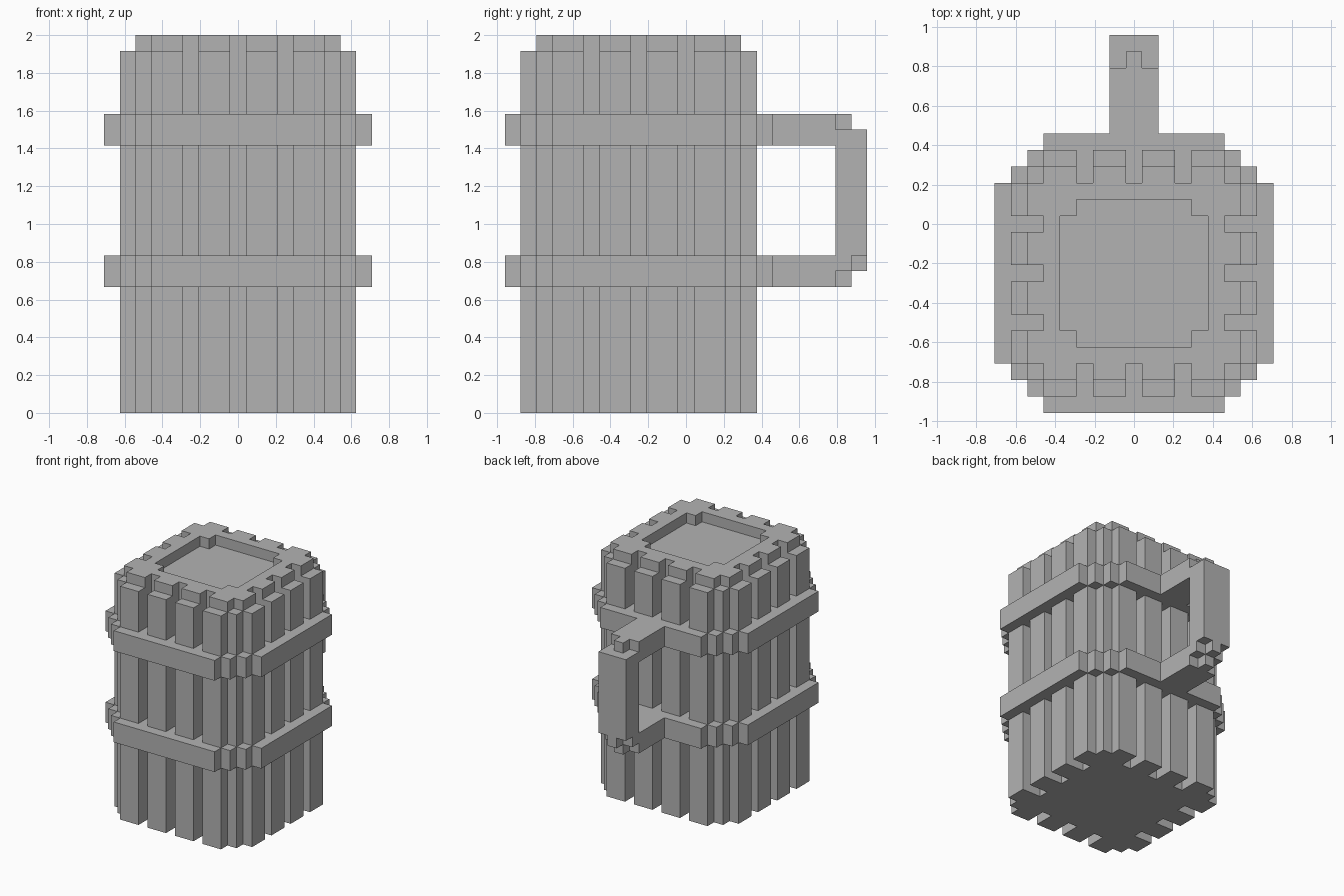
import bpy
import bmesh
from mathutils import Vector

cube = bpy.data.objects.get("Cube")
if cube:
    bpy.data.objects.remove(cube, do_unlink=True)

U = 2 / 24          # block size
BODY_Y = -3         # body centre, in blocks

grey = bpy.data.materials.new("plain_grey")
grey.use_nodes = True
colour = (0.45, 0.45, 0.45, 1)
grey.diffuse_color = colour
grey.node_tree.nodes["Principled BSDF"].inputs["Base Color"].default_value = colour

AXES = [Vector(v) for v in ((1, 0, 0), (0, 1, 0), (0, 0, 1))]


def build(name, cells):
    """Skin a set of unit blocks, then merge the coplanar faces."""
    bm = bmesh.new()
    for cell in cells:
        centre = Vector(cell) + AXES[2] / 2
        for i, axis in enumerate(AXES):
            for sign in (1, -1):
                n = axis * sign
                if tuple(int(c) for c in Vector(cell) + n) in cells:
                    continue
                a = AXES[(i + 1) % 3] / 2
                b = AXES[(i + 2) % 3] / 2 * sign
                mid = centre + n / 2
                corners = (mid - a - b, mid + a - b, mid + a + b, mid - a + b)
                bm.faces.new([bm.verts.new(c * U) for c in corners])
    bmesh.ops.remove_doubles(bm, verts=bm.verts, dist=U / 100)
    bmesh.ops.dissolve_limit(bm, angle_limit=0.01, verts=bm.verts, edges=bm.edges)
    mesh = bpy.data.meshes.new(name)
    bm.to_mesh(mesh)
    bm.free()
    mesh.materials.append(grey)
    obj = bpy.data.objects.new(name, mesh)
    bpy.context.collection.objects.link(obj)


def footprint(rule):
    """Blocks of a plan that is symmetric in both axes and the diagonal."""
    span = range(-9, 10)
    return {(x, y + BODY_Y) for x in span for y in span
            if rule(max(abs(x), abs(y)), min(abs(x), abs(y)))}


def stack(plan, low, high):
    return {(x, y, z) for x, y in plan for z in range(low, high)}


def block(xs, ys, zs):
    return {(x, y, z) for x in range(*xs) for y in range(*ys) for z in range(*zs)}


# Plans: far is the larger distance from the centre, near the smaller
def staves(far, near):
    groove = near in (0, 3)
    return far <= 5 or (far <= 7 and near <= 5 and not groove) or far == near == 6


def hoop(far, near):
    return far <= 8 and far + near <= 13 and not staves(far, near)


def rim(far, near):
    hollow = far <= 4 and near <= 3
    return far <= 6 and near <= 5 and staves(far, near) and not hollow


# Slatted body and raised rim
build("body_staves", stack(footprint(staves), 0, 23))
build("top_rim", stack(footprint(rim), 23, 24))

# Hoops around the body
for name, low in (("lower_hoop", 8), ("upper_hoop", 17)):
    build(name, stack(footprint(hoop), low, low + 2))

# Handle with chipped corners
handle = block((-1, 2), (6, 10), (17, 19)) | block((-1, 2), (6, 10), (8, 10))
handle |= block((-1, 2), (10, 12), (9, 18)) | block((-1, 2), (10, 11), (8, 19))
for side in (-1, 1):
    handle -= {(side, 10, 18), (side, 10, 8), (side, 11, 9)}
build("handle", handle)
